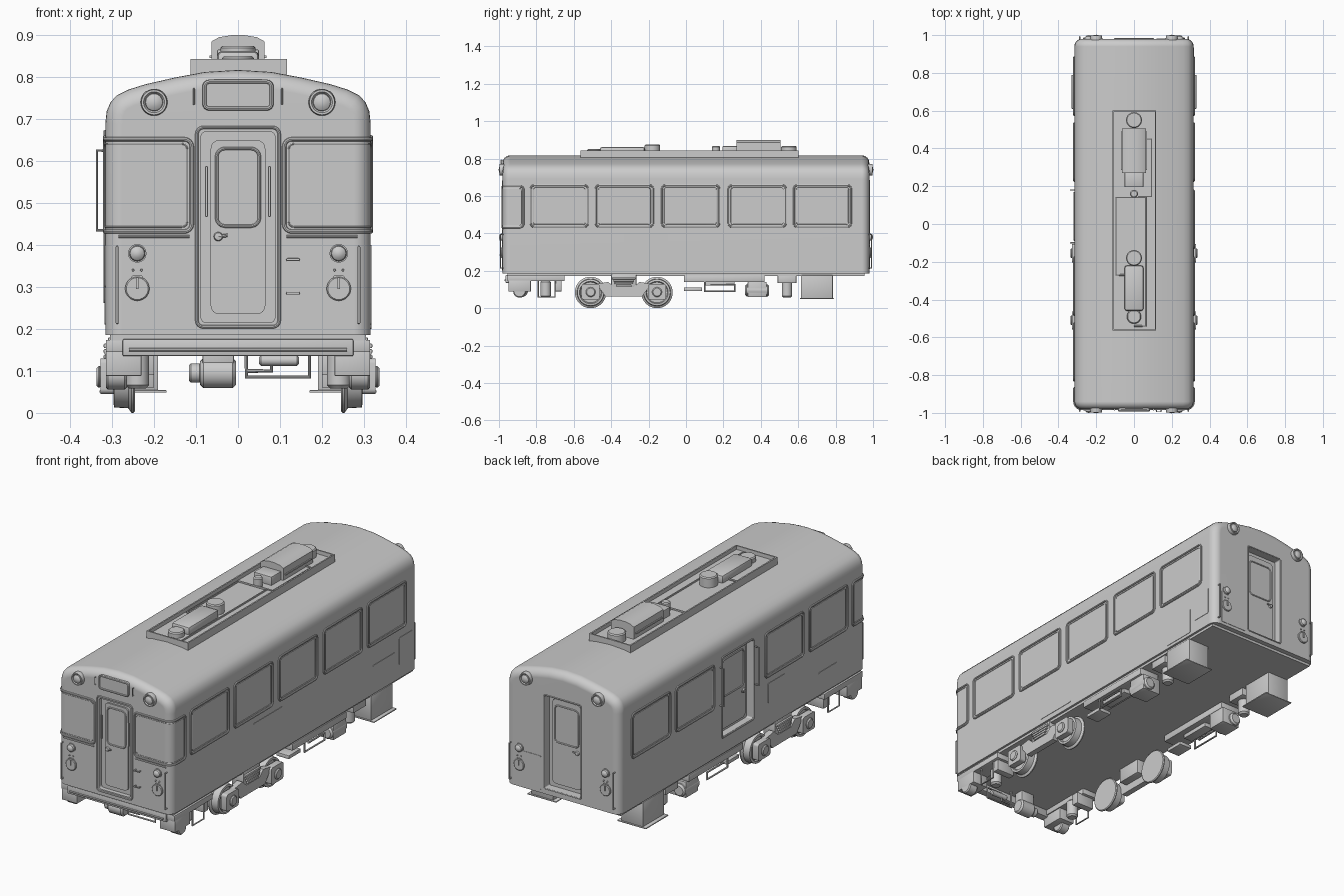
import bpy, bmesh
from math import pi, sin, cos
from mathutils import Vector

if "Cube" in bpy.data.objects:
    bpy.data.objects.remove(bpy.data.objects["Cube"])

W, L, R = 0.316, 0.98, 0.04      # half width, half length, corner radius


def add(name, bm):
    bmesh.ops.recalc_face_normals(bm, faces=bm.faces)
    me = bpy.data.meshes.new(name)
    bm.to_mesh(me)
    bm.free()
    ob = bpy.data.objects.new(name, me)
    bpy.context.collection.objects.link(ob)
    return ob


def on(face, u, v, o):
    """Point on a body wall: u along it, v height, o outward offset."""
    return Vector({'front': (u, -L - o, v), 'back': (u, L + o, v),
                   'right': (W + o, u, v), 'left': (-W - o, u, v)}[face])


def rrect(u0, u1, v0, v1, r, n=4):
    pts = []
    for k, (cu, cv) in enumerate([(u1 - r, v1 - r), (u0 + r, v1 - r), (u0 + r, v0 + r), (u1 - r, v0 + r)]):
        for i in range(n + 1):
            a = (k + i / n) * pi / 2
            pts.append((cu + r * cos(a), cv + r * sin(a)))
    return pts


def prism(name, face, pts, a, b):
    bm = bmesh.new()
    f = bm.faces.new([bm.verts.new(on(face, u, v, a)) for u, v in pts])
    g = bmesh.ops.extrude_face_region(bm, geom=[f], use_keep_orig=True)
    d = on(face, 0, 0, b) - on(face, 0, 0, a)
    bmesh.ops.translate(bm, vec=d, verts=[e for e in g['geom'] if isinstance(e, bmesh.types.BMVert)])
    return add(name, bm)


def box(name, x0, x1, y0, y1, z0, z1, bev=0.004):
    bm = bmesh.new()
    bmesh.ops.create_cube(bm, size=1)
    for v in bm.verts:
        v.co = ((x0 + x1) / 2 + v.co.x * (x1 - x0), (y0 + y1) / 2 + v.co.y * (y1 - y0),
                (z0 + z1) / 2 + v.co.z * (z1 - z0))
    if bev:
        bmesh.ops.bevel(bm, geom=bm.edges[:], offset=bev, segments=2, profile=0.5, affect='EDGES')
    return add(name, bm)


def lathe(name, prof, loc, axis=(0, 0, 1), n=28):
    """Revolve (radius, height) points about an axis through loc."""
    bm = bmesh.new()
    vs = [bm.verts.new((r, 0, h)) for r, h in prof]
    es = [bm.edges.new(p) for p in zip(vs, vs[1:])]
    bmesh.ops.spin(bm, geom=vs + es, axis=(0, 0, 1), cent=(0, 0, 0), angle=2 * pi, steps=n)
    bmesh.ops.remove_doubles(bm, verts=bm.verts, dist=1e-5)
    q = Vector((0, 0, 1)).rotation_difference(Vector(axis))
    for v in bm.verts:
        v.co = q @ v.co + Vector(loc)
    return add(name, bm)


def cyl(name, r, h, loc, axis=(0, 0, 1), b=0.005):
    return lathe(name, [(0, 0), (r - b, 0), (r, b), (r, h - b), (r - b, h), (0, h)], loc, axis)


def tube(name, pts, r=0.004, cyclic=False):
    cu = bpy.data.curves.new(name, 'CURVE')
    cu.dimensions, cu.bevel_depth, cu.bevel_resolution, cu.use_fill_caps = '3D', r, 2, True
    sp = cu.splines.new('POLY')
    sp.points.add(len(pts) - 1)
    for p, c in zip(sp.points, pts):
        p.co = (*c, 1)
    sp.use_cyclic_u = cyclic
    ob = bpy.data.objects.new(name, cu)
    bpy.context.collection.objects.link(ob)
    return ob


def frame(name, face, u0, u1, v0, v1, r=0.015, t=0.004, o=0.001):
    tube(name, [on(face, u, v, o) for u, v in rrect(u0, u1, v0, v1, r)], t, True)


def rail(name, face, a, b, o=0.016, t=0.0035):
    """Grab rail from a to b with returns into the wall."""
    tube(name, [on(face, *a, -0.005), on(face, *a, o), on(face, *b, o), on(face, *b, -0.005)], t)


# Body shell: arched section, extruded, end edges rounded
half = [(W, .185), (W, .69), (.313, .718), (.304, .74), (.288, .757), (.262, .77), (.22, .783), (.15, .799), (.08, .812)]
body = prism('body_shell', 'front', half + [(0, .817)] + [(-x, z) for x, z in half[::-1]], 0, -2 * L)
bm = bmesh.new()
bm.from_mesh(body.data)
ends = [e for e in bm.edges if abs(e.verts[0].co.y - e.verts[1].co.y) < 1e-4
        and max(v.co.z for v in e.verts) > .2]
bmesh.ops.bevel(bm, geom=ends, offset=R, segments=6, profile=0.5, affect='EDGES', clamp_overlap=False)
bm.to_mesh(body.data)
bm.free()

# Door recesses
cutters = [prism('front_door_cutter', 'front', rrect(-.088, .088, .215, .67, .012), -.022, .05),
           prism('back_door_cutter', 'back', rrect(-.1, .1, .215, .68, .006), -.04, .05),
           prism('side_door_cutter', 'left', rrect(-.08, .16, .27, .665, .008), -.035, .05)]
for c in cutters:
    m = body.modifiers.new('recess', 'BOOLEAN')
    m.operation, m.solver, m.object = 'DIFFERENCE', 'EXACT', c
    c.hide_render = True

# Doors
for face, d, u0, u1, v0, v1 in [('front', -.022, -.065, .065, .235, .65), ('back', -.04, -.08, .08, .235, .66),
                                ('left', -.035, -.06, .14, .285, .65)]:
    prism(face + '_door_panel', face, rrect(u0, u1, v0, v1, .02), d - .005, d + .008)
    frame(face + '_door_window', face, u0 + .014, u1 - .014, .445, .63, .02, .004, d + .008)
    lathe(face + '_door_knob', [(0, .014), (.009, .012), (.011, .004), (.006, 0), (0, 0)],
          on(face, u0 + .018, .42, d + .006), on(face, 0, 0, 1) - on(face, 0, 0, 0), 16)
    tube(face + '_door_handle', [on(face, u0 + .018, .42, d + .016), on(face, u0 + .04, .423, d + .016)], .004)
frame('front_door_trim', 'front', -.098, .098, .205, .68, .015, .004)
frame('back_door_trim', 'back', -.103, .103, .212, .683, .008, .003)
frame('side_door_trim', 'left', -.085, .165, .265, .67, .008, .004)
for u in (-.1, .18):
    rail('side_door_rail', 'left', (u, .435), (u, .625), .02)

# Side windows (left side has the door instead of one window)
for u0 in (-.83, -.482, -.128, .228, .577):
    for face in ('right', 'left'):
        if face == 'left' and u0 == -.128:
            continue
        frame(face + '_window_frame', face, u0, u0 + .305, .435, .657, .018, .005)
        frame(face + '_window_seal', face, u0 + .013, u0 + .292, .447, .645, .012, .002)


# Cab windows wrapping round the front corners
def wrap(s, z, side, o=0.001):
    flat, arc = W - R - .11, R * pi / 2
    if s < flat:
        x, y = .11 + s, -L - o
    elif s < flat + arc:
        a = (s - flat) / R
        x, y = W - R + (R + o) * sin(a), -L + R - (R + o) * cos(a)
    else:
        x, y = W + o, -L + R + s - flat - arc
    return Vector((side * x, y, z))


for s in (-1, 1):
    for inset, t in ((0, .005), (.011, .002)):
        loop = rrect(inset, .30 - inset, .432 + inset, .652 - inset, .018 - inset / 2)
        path = []
        for (a, za), (b, zb) in zip(loop, loop[1:] + loop[:1]):
            n = max(1, int(abs(b - a) / .012))
            path += [wrap(a + (b - a) * i / n, za + (zb - za) * i / n, s) for i in range(n)]
        tube('cab_window_frame', path, t, True)

# Lights, hatch discs and rails on both ends
for face in ('front', 'back'):
    out = on(face, 0, 0, 1) - on(face, 0, 0, 0)
    for s in (-1, 1):
        lathe(face + '_headlight', [(0, .018), (.012, .016), (.02, .011), (.021, .007), (.025, .013), (.03, .013),
                                    (.032, 0), (.032, -.01), (0, -.01)], on(face, s * .2, .74, .004), out)
        lathe(face + '_marker_light', [(0, .016), (.01, .014), (.017, .008), (.019, 0), (.022, 0), (.022, -.01), (0, -.01)],
              on(face, s * .24, .38, .004), out, 20)
        cyl(face + '_round_socket', .029, .014, on(face, s * .24, .296, -.006), out, .003)
        box_y = sorted([on(face, 0, 0, 0).y, on(face, 0, 0, .013).y])
        box(face + '_socket_bar', s * .24 - .003, s * .24 + .003, *box_y, .295, .322, 0)
        prism(face + '_socket_cap', face, rrect(s * .24 - .014, s * .24 + .014, .31, .328, .006), -.005, .006)
        for du in (-.01, .01):
            cyl(face + '_socket_bolt', .003, .008, on(face, s * .24 + du, .34, -.003), out, .001)
        rail(face + '_corner_rail', face, (s * .288, .215), (s * .288, .395), .012)
rail('door_rail_right', 'front', (.075, .47), (.075, .585), -.004)
rail('door_rail_left', 'front', (-.075, .47), (-.075, .585), -.004)
for s in (-1, 1):
    tube('cab_ledge', [on('front', s * .115, .42, .001), on('front', s * .285, .42, .001)], .0035)
    rail('sign_rail', 'front', (s * .105, .735), (s * .105, .772), .008, .002)
for z in (.285, .365):
    rail('cab_step', 'front', (.118, z), (.144, z), .014)

# Destination box and wall panels
prism('sign_box', 'front', rrect(-.082, .082, .722, .792, .012), -.02, .008)
frame('sign_frame', 'front', -.08, .08, .725, .789, .012, .005, .007)
for face, u0, u1, v0, v1 in [('right', -.33, -.1, .21, .40), ('right', .62, .8, .2, .33), ('right', .83, .935, .25, .39),
                             ('left', -.34, -.2, .3, .4), ('left', -.75, -.6, .21, .3), ('back', .12, .27, .2, .37)]:
    prism(face + '_hatch', face, rrect(u0, u1, v0, v1, .006), -.005, .002)

# Roof tray and its equipment
box('roof_tray', -.11, .115, -.56, .6, .79, .824, 0)
for s in (0, 1):
    box('tray_side', -.113 + s * .223, -.106 + s * .223, -.565, .6, .79, .843, 0)
    box('tray_end', -.113, .117, -.565 + s * 1.16, -.558 + s * 1.16, .79, .843, 0)
for y, r, z in [(-.49, .038, .85), (-.18, .042, .874), (.16, .021, .868), (.55, .042, .866)]:
    cyl('roof_drum', r, z - .815, (0, y, .815))
box('front_roof_unit', -.05, .05, -.46, -.22, .815, .862, .012)
box('junction_box', -.05, .05, .195, .28, .815, .866)
prism('main_roof_unit', 'front', [(-.063, .82), (.063, .82), (.063, .885), (.045, .895), (.015, .9), (-.015, .9),
                                  (-.045, .895), (-.063, .885)], -(L + .27), -(L + .505))
box('unit_lid', -.068, .068, .285, .49, .845, .852, 0)
tube('roof_pipe_loop', [(-.03, -.27, .828), (-.095, -.27, .828), (-.095, .14, .828), (.062, .14, .828),
                        (.062, -.54, .828), (0, -.54, .828)], .005)
tube('roof_pipe', [(.05, .45, .828), (.092, .45, .828), (.092, .145, .828), (.02, .145, .828)], .004)

# Underframe and front beam
box('underframe', -.305, .305, -.955, .955, .172, .19, 0)
box('front_beam', -.275, .275, -.965, -.925, .135, .176)
tube('beam_pipe', [(-.26, -.968, .15), (.26, -.968, .15)], .004)
cyl('front_compressor', .036, .085, (-.09, -.88, .095), (1, 0, 0), .008)
cyl('compressor_motor', .023, .03, (-.117, -.88, .095), (1, 0, 0))
box('compressor_mount', -.085, -.01, -.905, -.855, .1, .175)
tube('front_pipe', [(.02, -.9, .175), (.02, -.9, .085), (.17, -.9, .085), (.17, -.9, .14), (.08, -.9, .14),
                    (.08, -.9, .1), (.02, -.9, .1)], .005)
cyl('front_air_tank', .013, .095, (.05, -.9, .125), (1, 0, 0))

for s in (-1, 1):
    side = 'right' if s > 0 else 'left'
    # Wheels, axle boxes and bogie side frame
    for y in (-.51, -.155):
        lathe('wheel', [(0, 0), (.08, 0), (.084, .004), (.084, .009), (.073, .016), (.071, .05), (.06, .052),
                        (.055, .042), (.03, .042), (.028, .055), (0, .055)], (s * .245, y, .084), (s, 0, 0), 36)
        prism('axle_box', side, rrect(y - .048, y + .048, .045, .13, .012), -.02, .012)
        cyl('axle_cap', .026, .012, (s * .325, y, .086), (s, 0, 0))
    prism('bogie_frame', side, [(-.48, .13), (-.43, .062), (-.235, .062), (-.185, .13), (-.25, .14), (-.28, .112),
                                (-.385, .112), (-.415, .14)], -.03, 0)
    for z in (.115, .128, .141, .154):
        box('bogie_spring', *sorted((s * .265, s * .32)), -.333 - (z - .04) * .55, -.333 + (z - .04) * .55, z, z + .011, .003)
    box('bogie_bolster', *sorted((s * .245, s * .31)), -.4, -.265, .1, .18)
    # Hung boxes
    for name, x0, x1, y0, y1, z0, z1 in [
            ('front_sill', .225, .315, -.955, -.65, .145, .174), ('front_box', .23, .315, -.95, -.83, .088, .15),
            ('bracket', .2, .3, -.70, -.665, .09, .15), ('mid_sill', .2, .31, -.01, .42, .14, .174),
            ('relay_box', .22, .29, -.01, .085, .092, .11), ('hanger', .23, .28, .1, .26, .12, .142),
            ('motor_mount', .2, .3, .33, .43, .06, .14), ('tank_plate', .19, .3, .49, .59, .135, .175),
            ('battery_box', .19, .31, .615, .785, .052, .176), ('battery_lid', .17, .33, .61, .79, .048, .054)]:
        box(name, *sorted((s * x0, s * x1)), y0, y1, z0, z1, .002)
    for y in (-.75, .54):
        cyl('air_tank', .028, .09, (s * .24, y, .058), b=.008)
    cyl('front_valve', .034, .05, (s * .265, -.89, .09), (s, 0, 0))
    cyl('blower', .032, .13, (s * .27, .315, .095), (0, 1, 0), .008)
    tube('side_pipe', [(s * .3, .1, .15), (s * .3, .1, .09), (s * .3, .26, .09), (s * .3, .26, .125), (s * .3, .13, .125)], .005)
    tube('step_iron', [(s * .3, -.79, .17), (s * .3, -.79, .06), (s * .3, -.7, .06), (s * .3, -.7, .17)], .004)

# Bake recesses and tubes to meshes, smooth shading
bpy.ops.object.select_all(action='DESELECT')
for ob in bpy.context.collection.objects:
    ob.select_set(ob not in cutters)
bpy.context.view_layer.objects.active = body
bpy.ops.object.convert(target='MESH')
for c in cutters:
    bpy.data.objects.remove(c)
bpy.ops.object.shade_smooth_by_angle(angle=0.6)
body.modifiers.new('even_shading', 'WEIGHTED_NORMAL').keep_sharp = True
